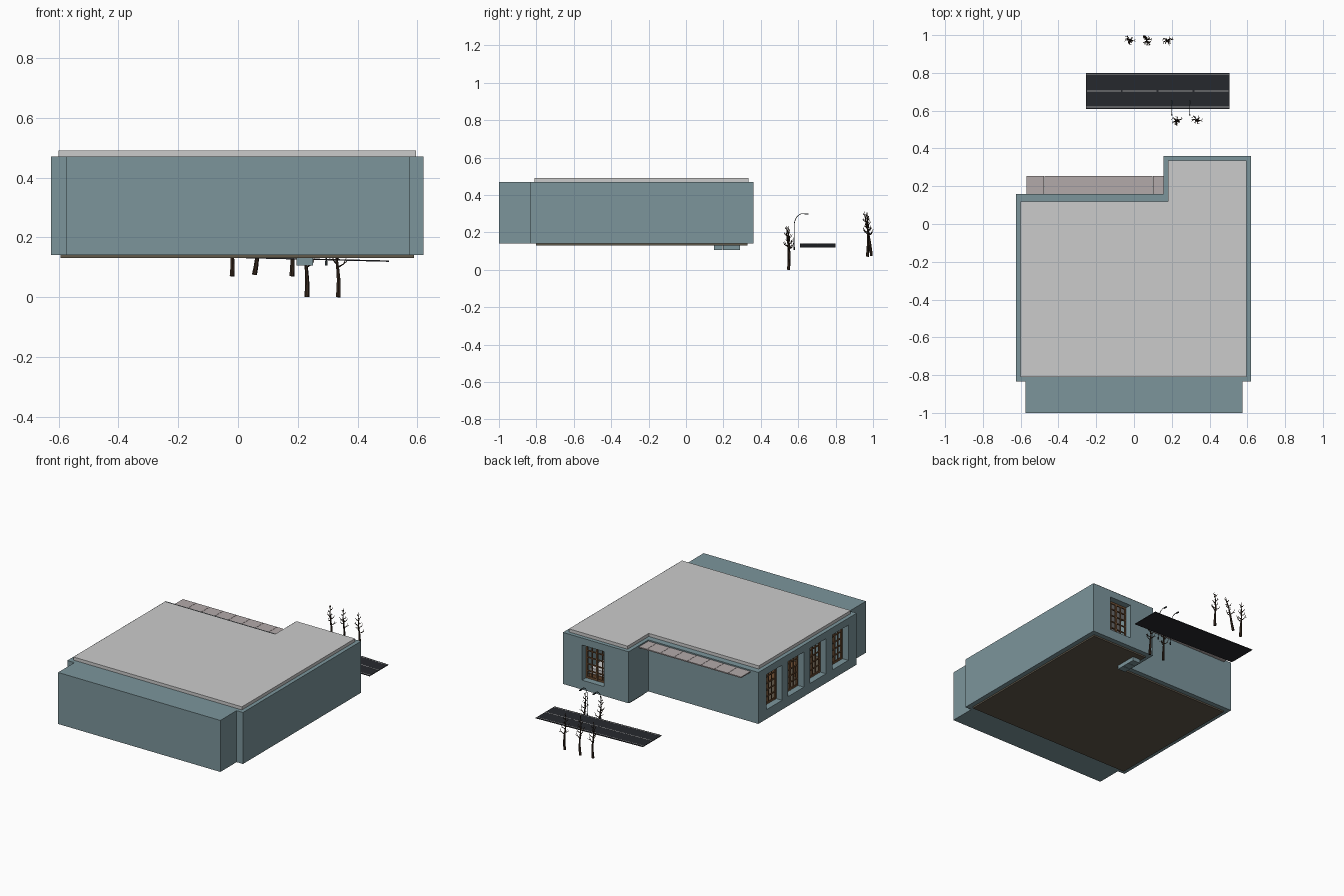
import bpy, bmesh, math, random
from mathutils import Vector

if "Cube" in bpy.data.objects:
    bpy.data.objects.remove(bpy.data.objects["Cube"])

random.seed(4)


def material(name, r, g, b):
    m = bpy.data.materials.new(name)
    m.diffuse_color = (r, g, b, 1)
    m.use_nodes = True
    m.node_tree.nodes["Principled BSDF"].inputs["Base Color"].default_value = m.diffuse_color
    return m


WALL = material("blue_grey_paint", 0.20, 0.30, 0.33)
ROOF = material("roof_grey", 0.75, 0.75, 0.75)
PANEL = material("canopy_grey", 0.45, 0.40, 0.40)
FLOOR = material("dark_floor", 0.12, 0.10, 0.07)
WOOD = material("brown_wood", 0.16, 0.08, 0.035)
BARK = material("bark", 0.035, 0.02, 0.012)
ROAD = material("asphalt", 0.02, 0.022, 0.027)
LINE = material("road_paint", 0.35, 0.35, 0.35)
METAL = material("dark_metal", 0.03, 0.04, 0.045)
WHITE = material("white_cloth", 0.7, 0.7, 0.68)


def prism(name, outline, z0, z1, mat):
    """Vertical extrusion of a plan outline."""
    bm = bmesh.new()
    face = bm.faces.new([bm.verts.new((x, y, z0)) for x, y in outline])
    top = bmesh.ops.extrude_face_region(bm, geom=[face])["geom"]
    bmesh.ops.translate(bm, vec=(0, 0, z1 - z0),
                        verts=[v for v in top if isinstance(v, bmesh.types.BMVert)])
    bmesh.ops.recalc_face_normals(bm, faces=bm.faces)
    me = bpy.data.meshes.new(name)
    bm.to_mesh(me)
    bm.free()
    ob = bpy.data.objects.new(name, me)
    bpy.context.collection.objects.link(ob)
    if mat:
        me.materials.append(mat)
    return ob


def box(name, x0, x1, y0, y1, z0, z1, mat):
    return prism(name, [(x0, y0), (x1, y0), (x1, y1), (x0, y1)], z0, z1, mat)


def l_plan(inset, notch_y=None):
    """L-shaped building plan, moved inward by inset."""
    i = inset
    ny = 0.16 - i if notch_y is None else notch_y
    return [(-0.625 + i, -0.835 + i), (0.62 - i, -0.835 + i), (0.62 - i, 0.36 - i),
            (0.155 + i, 0.36 - i), (0.155 + i, ny), (-0.625 + i, ny)]


def cut(ob, cutter):
    mod = ob.modifiers.new("opening", 'BOOLEAN')
    mod.object = cutter
    mod.solver = 'EXACT'
    cutter.hide_render = True
    cutter.hide_set(True)


# Building shell with window openings
walls = prism("outer_walls", l_plan(0), 0.14, 0.47, WALL)
cut(walls, prism("room_cutter", l_plan(0.05), 0.1, 0.5, None))
box("front_block", -0.575, 0.575, -1.0, -0.835, 0.14, 0.47, WALL)
prism("floor", l_plan(0.032), 0.13, 0.148, FLOOR)
prism("roof", l_plan(0.025, 0.12), 0.465, 0.49, ROOF)

Z0, Z1 = 0.20, 0.425
side_windows = [0.0, -0.22, -0.445, -0.67]
for n, y in enumerate(side_windows):
    cut(walls, box(f"side_window_cutter_{n}", -0.7, -0.55, y - 0.08, y + 0.08, Z0, Z1, None))
cut(walls, box("back_window_cutter", 0.33, 0.485, 0.25, 0.45, Z0, Z1, None))


def window(name, c, along_y, fixed):
    """Wooden sash with glazing bars, set at the inner face of the wall."""
    def bar(part, a0, a1, z0, z1, t):
        if along_y:
            box(f"{name}_{part}", fixed - t, fixed + t, c + a0, c + a1, z0, z1, WOOD)
        else:
            box(f"{name}_{part}", c + a0, c + a1, fixed - t, fixed + t, z0, z1, WOOD)
    for k, a in enumerate((-0.074, 0, 0.074)):
        bar(f"stile_{k}", a - 0.006, a + 0.006, Z0, Z1, 0.005)
    for k in range(6):
        z = Z0 + 0.006 + k * (Z1 - Z0 - 0.012) / 5
        h = 0.006 if k in (0, 5) else 0.003
        bar(f"rail_{k}", -0.08, 0.08, z - h, z + h, 0.004)
    for k, a in enumerate((-0.037, 0.037)):
        bar(f"glazing_bar_{k}", a - 0.003, a + 0.003, Z0, Z1, 0.003)


for n, y in enumerate(side_windows):
    window(f"side_window_{n}", y, True, -0.58)
window("back_window", 0.4075, False, 0.315)

# Flat canopy of eight panels over the rear recess
for n in range(8):
    x = -0.57 + n * 0.0955
    box(f"canopy_panel_{n}", x + 0.0008, min(x + 0.0947, 0.16), 0.12, 0.255, 0.455, 0.462, PANEL)

# Steps under the inner corner
for n in range(3):
    box(f"step_{n}", 0.195, 0.25, 0.15 + n * 0.047, 0.195 + n * 0.047, 0.105, 0.132, WALL)

# Simple furniture seen through the windows
box("bed_base", 0.25, 0.52, -0.02, 0.24, 0.148, 0.19, WOOD)
box("bed_cover", 0.255, 0.515, -0.01, 0.235, 0.19, 0.225, WHITE)
box("table_top", -0.45, -0.2, -0.5, -0.15, 0.225, 0.235, WOOD)
for x in (-0.44, -0.225):
    for y in (-0.49, -0.175):
        box("table_leg", x, x + 0.015, y, y + 0.015, 0.148, 0.225, WOOD)
box("cabinet", -0.3, 0.3, -0.78, -0.72, 0.148, 0.36, WOOD)

# Road, sloping gently along x
road = [box("road_deck", -0.255, 0.505, 0.61, 0.80, 0.125, 0.129, ROAD)]
for n, y in enumerate((0.618, 0.788)):
    road.append(box(f"edge_line_{n}", -0.255, 0.505, y, y + 0.004, 0.128, 0.1295, LINE))
for n in range(4):
    x = -0.25 + n * 0.19
    road.append(box(f"centre_line_{n}", x, x + 0.18, 0.702, 0.707, 0.128, 0.1295, LINE))
for ob in road:
    for v in ob.data.vertices:
        v.co.z += 0.0025 - 0.025 * (v.co.x - 0.125)


def tubes(name, paths, mat, sides=2):
    """Tapered tubes; each path is a list of (point, radius)."""
    cu = bpy.data.curves.new(name, 'CURVE')
    cu.dimensions = '3D'
    cu.bevel_depth = 1.0
    cu.bevel_resolution = sides
    cu.use_fill_caps = True
    for path in paths:
        sp = cu.splines.new('POLY')
        sp.points.add(len(path) - 1)
        for p, (co, r) in zip(sp.points, path):
            p.co = (*co, 1)
            p.radius = r
    cu.materials.append(mat)
    ob = bpy.data.objects.new(name, cu)
    bpy.context.collection.objects.link(ob)
    bpy.ops.object.select_all(action='DESELECT')
    ob.select_set(True)
    bpy.context.view_layer.objects.active = ob
    bpy.ops.object.convert(target='MESH')
    bpy.ops.object.shade_smooth_by_angle(angle=math.radians(50))


# Bare trees: a bent trunk with forked branches
def tree(name, x, y, z, lean):
    base, h = Vector((x, y, z)), 0.235

    def axis(t):
        return base + Vector((lean[0] * t + 0.003 * math.sin(7 * t),
                              lean[1] * t + 0.003 * math.sin(5 * t), h * t))
    paths = [[(axis(k / 8), 0.0085 - 0.0075 * k / 8) for k in range(9)]]
    for k in range(11):
        t = 0.42 + 0.05 * k
        a = k * 2.4 + random.uniform(-0.4, 0.4)
        length = 0.036 - 0.026 * (t - 0.42) / 0.55
        out = Vector((math.cos(a), math.sin(a), 0))
        p0 = axis(t)
        p1 = p0 + out * length * 0.6 + Vector((0, 0, length * 0.35))
        p2 = p0 + out * length * 0.85 + Vector((0, 0, length * 0.95))
        side = Vector((-out.y, out.x, 0.6)) * length * 0.4
        paths.append([(p0, 0.003), (p1, 0.002), (p2, 0.0008)])
        paths.append([(p1, 0.0017), (p1 + side + out * length * 0.2, 0.0007)])
    tubes(name, paths, BARK, 1)


tree("tree_1", -0.02, 0.97, 0.07, (-0.006, 0.004))
tree("tree_2", 0.055, 0.991, 0.075, (0.025, -0.035))
tree("tree_3", 0.18, 0.97, 0.07, (-0.004, 0.0))
tree("tree_4", 0.23, 0.548, 0.0, (-0.006, -0.006))
tree("tree_5", 0.335, 0.548, 0.0, (-0.006, 0.004))

# Street lamps with curved arms
for n, x in enumerate((0.20, 0.295)):
    path = [((x, 0.578, 0.105), 0.004), ((x, 0.578, 0.12), 0.004), ((x, 0.578, 0.122), 0.002)]
    for k in range(9):
        a = math.pi / 2 * k / 8
        path.append(((x, 0.626 - 0.048 * math.cos(a), 0.235 + 0.065 * math.sin(a)), 0.0018))
    path.append(((x, 0.64, 0.299), 0.0015))
    tubes(f"lamp_post_{n}", [path], METAL)
    box(f"lamp_head_{n}", x - 0.004, x + 0.004, 0.633, 0.655, 0.294, 0.3, METAL)
